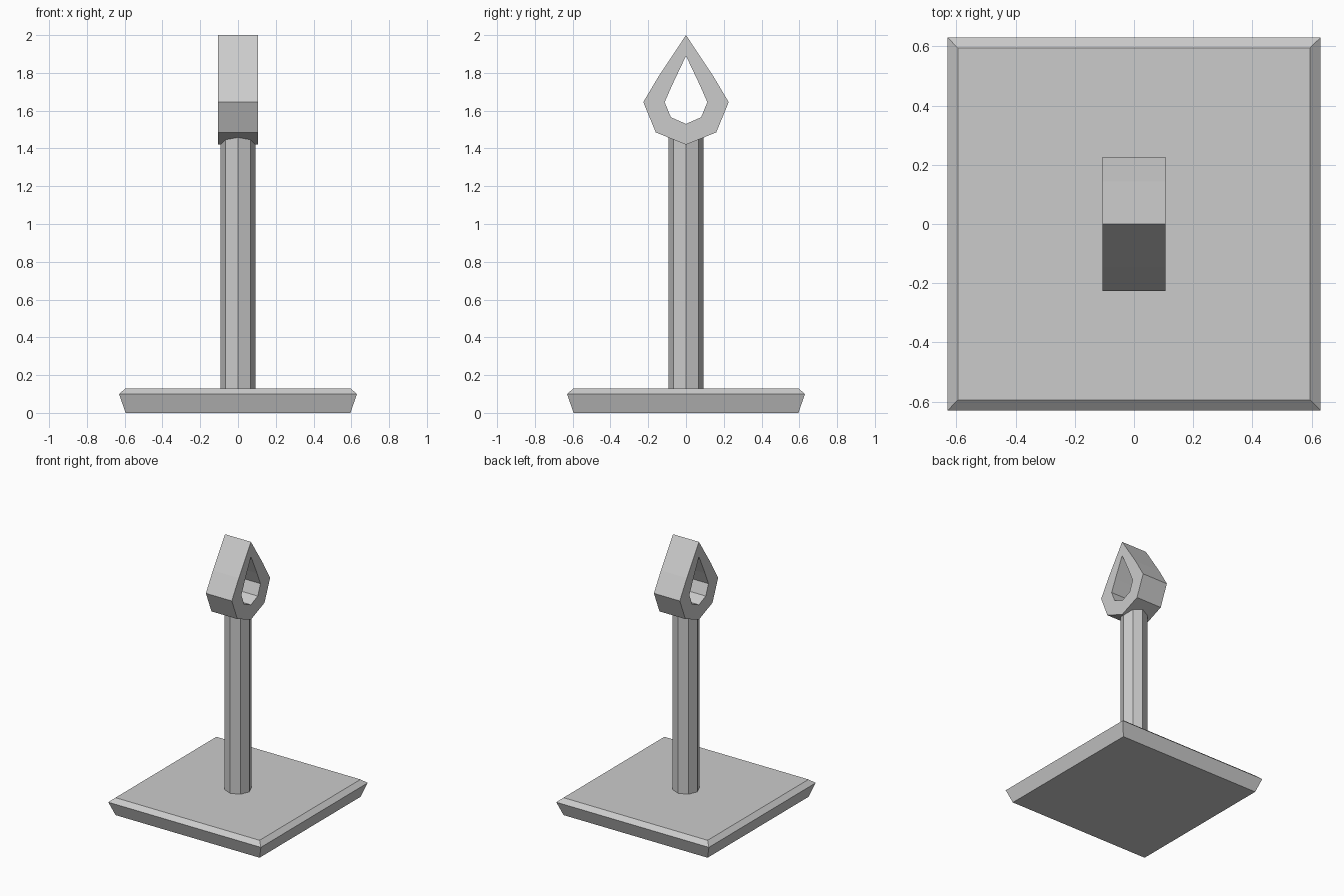
import bpy, bmesh
from math import pi, cos, sin

if "Cube" in bpy.data.objects:
    bpy.data.objects.remove(bpy.data.objects["Cube"])


def make_object(name, bm):
    bmesh.ops.recalc_face_normals(bm, faces=bm.faces)
    mesh = bpy.data.meshes.new(name)
    bm.to_mesh(mesh)
    bm.free()
    obj = bpy.data.objects.new(name, mesh)
    bpy.context.collection.objects.link(obj)
    return obj


def stacked_prism(name, sides, levels, turn=0.0):
    """Loft regular polygons given as (radius, z) levels, capped at both ends."""
    bm = bmesh.new()
    rings = [[bm.verts.new((r * cos(turn + 2 * pi * i / sides),
                            r * sin(turn + 2 * pi * i / sides), z))
              for i in range(sides)] for r, z in levels]
    for a, b in zip(rings, rings[1:]):
        for i in range(sides):
            j = (i + 1) % sides
            bm.faces.new((a[i], a[j], b[j], b[i]))
    bm.faces.new(rings[0])
    bm.faces.new(rings[-1])
    return make_object(name, bm)


def mirrored(half):
    """Close a half outline (top to bottom) across y = 0."""
    return half + [(-y, z) for y, z in half[-2:0:-1]]


def hollow_extrusion(name, outer, inner, half_width):
    """Extrude the band between two matching outlines along x."""
    bm = bmesh.new()
    loops = [[bm.verts.new((x, y, z)) for y, z in outline]
             for outline, x in ((outer, -half_width), (outer, half_width),
                                (inner, half_width), (inner, -half_width))]
    n = len(outer)
    for k in range(4):
        a, b = loops[k], loops[(k + 1) % 4]
        for i in range(n):
            j = (i + 1) % n
            bm.faces.new((a[i], a[j], b[j], b[i]))
    return make_object(name, bm)


# Square base plate, widest just below its chamfered top
root2 = 2 ** 0.5
stacked_prism("base", 4,
              [(0.595 * root2, 0), (0.63 * root2, 0.1), (0.595 * root2, 0.13)],
              turn=pi / 4)

# Octagonal post, its top end buried in the teardrop
stacked_prism("post", 8, [(0.093, 0.13), (0.093, 1.47)])

# Teardrop ring: an octagon with its top drawn up to a point
outer = mirrored([(0, 2.0), (0.143, 1.785), (0.226, 1.645), (0.16, 1.485), (0, 1.42)])
inner = mirrored([(0, 1.89), (0.072, 1.738), (0.113, 1.645), (0.08, 1.565), (0, 1.53)])
hollow_extrusion("teardrop_ring", outer, inner, 0.107)
